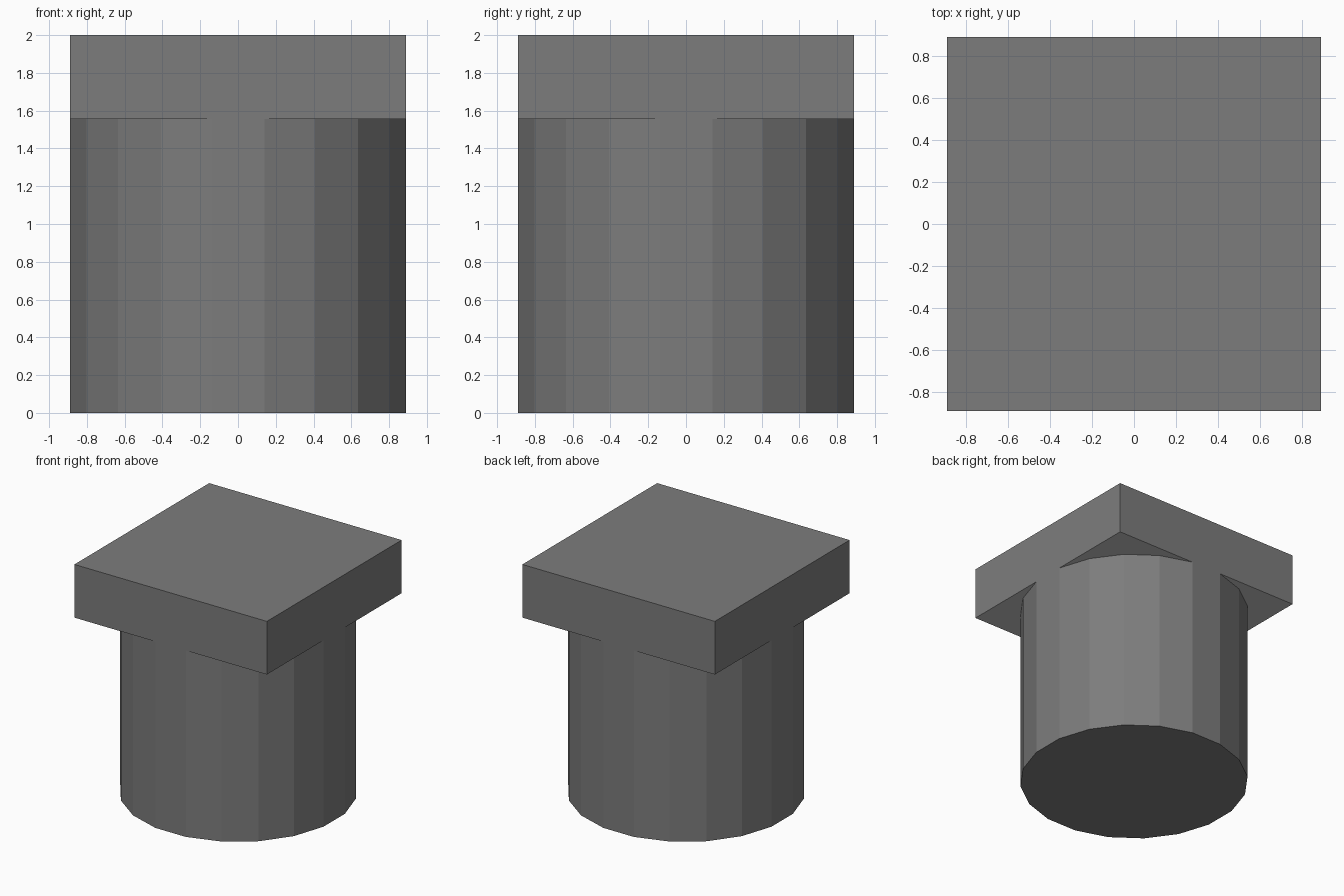
import bpy
import bmesh
import math
from mathutils import Matrix

if "Cube" in bpy.data.objects:
    bpy.data.objects.remove(bpy.data.objects["Cube"])

SIDES = 20
RADIUS = 0.90
HALF = RADIUS * math.cos(math.pi / SIDES)   # plate is flush with the column's flats
SPLIT = 1.556
TOP = 2.0


def make_material(name, value):
    mat = bpy.data.materials.new(name)
    mat.diffuse_color = (value, value, value, 1.0)
    mat.use_nodes = True
    mat.node_tree.nodes["Principled BSDF"].inputs["Base Color"].default_value = mat.diffuse_color
    return mat


dark_grey = make_material("dark_grey", 0.204)
light_grey = make_material("light_grey", 0.55)


def add_object(name, bm, materials):
    mesh = bpy.data.meshes.new(name)
    bm.to_mesh(mesh)
    bm.free()
    for mat in materials:
        mesh.materials.append(mat)
    obj = bpy.data.objects.new(name, mesh)
    bpy.context.scene.collection.objects.link(obj)
    return obj


# Twenty-sided column, turned half a step so a flat faces the front
bm = bmesh.new()
bmesh.ops.create_cone(
    bm, cap_ends=True, segments=SIDES, radius1=RADIUS, radius2=RADIUS, depth=SPLIT,
    matrix=Matrix.Translation((0, 0, SPLIT / 2)) @ Matrix.Rotation(math.pi / SIDES, 4, 'Z'))
add_object("column", bm, [dark_grey])

# Square top plate with a lighter underside
bm = bmesh.new()
bmesh.ops.create_cube(
    bm, size=1.0,
    matrix=Matrix.Translation((0, 0, (SPLIT + TOP) / 2))
    @ Matrix.Diagonal((2 * HALF, 2 * HALF, TOP - SPLIT, 1)))
bm.normal_update()
for face in bm.faces:
    face.material_index = 1 if face.normal.z < -0.5 else 0
add_object("top_plate", bm, [dark_grey, light_grey])
